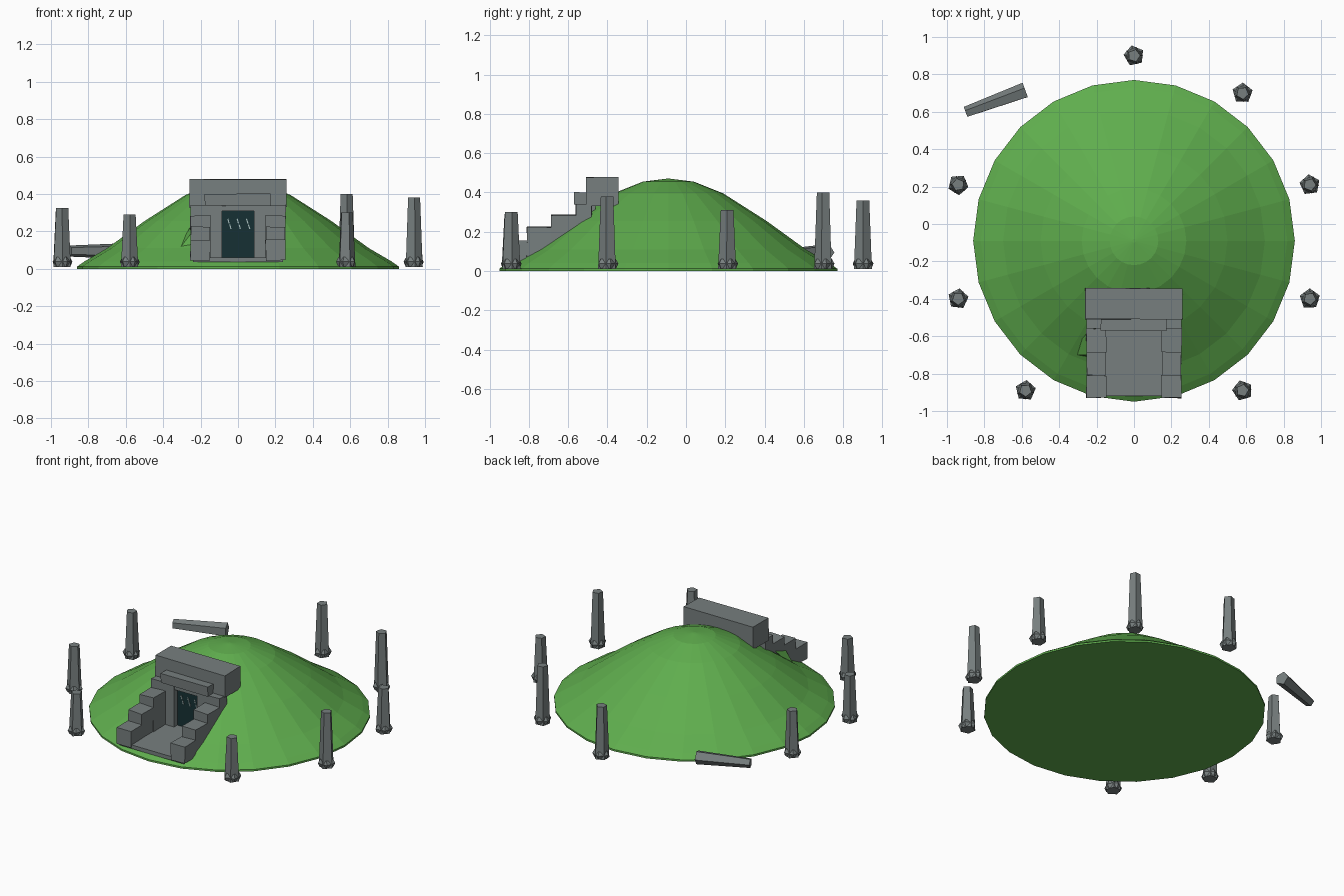
import bpy, bmesh, math, random
from mathutils import Vector

if "Cube" in bpy.data.objects:
    bpy.data.objects.remove(bpy.data.objects["Cube"])

random.seed(4)


def material(name, rgb):
    m = bpy.data.materials.new(name)
    m.diffuse_color = (*rgb, 1)
    m.use_nodes = True
    m.node_tree.nodes["Principled BSDF"].inputs["Base Color"].default_value = m.diffuse_color
    return m


GRASS = material("grass green", (0.115, 0.42, 0.075))
STONE = material("grey stone", (0.185, 0.212, 0.212))
DARK = material("dark doorway", (0.008, 0.030, 0.033))
PALE = material("pale carving", (0.38, 0.50, 0.50))


def make(name, bm, mat):
    bmesh.ops.recalc_face_normals(bm, faces=bm.faces)
    me = bpy.data.meshes.new(name)
    bm.to_mesh(me)
    bm.free()
    ob = bpy.data.objects.new(name, me)
    bpy.context.collection.objects.link(ob)
    if mat:
        me.materials.append(mat)
    return ob


def box(name, x, y, z, mat, rough=0.0):
    """Box from (min, max) ranges, with slightly uneven corners."""
    bm = bmesh.new()
    bmesh.ops.create_cube(bm, size=1)
    for v in bm.verts:
        v.co = Vector([(r[0] if c < 0 else r[1]) + random.uniform(-rough, rough)
                       for c, r in zip(v.co, (x, y, z))])
    return make(name, bm, mat)


def loft(name, profile, sides, mat, turn=0.0):
    """Closed solid of stacked rings from (radius, height) pairs."""
    bm = bmesh.new()
    rings = [[bm.verts.new((r * math.cos(turn + math.tau * i / sides),
                            r * math.sin(turn + math.tau * i / sides), z))
              for i in range(sides)] for r, z in profile]
    bm.faces.new(rings[0][::-1])
    bm.faces.new(rings[-1])
    for a, b in zip(rings, rings[1:]):
        for i in range(sides):
            j = (i + 1) % sides
            bm.faces.new((a[i], a[j], b[j], b[i]))
    return make(name, bm, mat)


# Grassy mound with a gently domed top
mound = loft("mound", [(0.86, 0.0), (0.86, 0.012), (0.82, 0.04), (0.70, 0.11),
                       (0.50, 0.255), (0.28, 0.395), (0.13, 0.455), (0.01, 0.47)],
             24, GRASS)
mound.location = (0, -0.09, 0)

# Cut the entrance passage out of the mound
cutter = box("passage_cutter", (-0.2, 0.2), (-1.1, -0.48), (0.05, 0.6), None)
cutter.hide_render = True
cutter.hide_viewport = True
cut = mound.modifiers.new("passage", 'BOOLEAN')
cut.operation = 'DIFFERENCE'
cut.solver = 'EXACT'
cut.object = cutter

# Passage floor and stepped side walls
box("passage_floor", (-0.24, 0.24), (-0.92, -0.45), (0.035, 0.06), STONE)
for side in (-1, 1):
    steps = [(-0.93, -0.81, 0.155), (-0.81, -0.685, 0.225),
             (-0.685, -0.56, 0.285), (-0.56, -0.48, 0.34)]
    for i, (y0, y1, top) in enumerate(steps):
        outer, inner = side * 0.253, side * (0.148 + 0.004 * (i % 2))
        box("wall_block", sorted((outer, inner)), (y0, y1), (0.045, top), STONE, 0.003)
    # Door jambs
    box("door_jamb", sorted((side * 0.16, side * 0.085)), (-0.56, -0.46),
        (0.05, 0.34), STONE)

# Lintels over the door
box("door_lintel", (-0.178, 0.172), (-0.57, -0.49), (0.335, 0.40), STONE, 0.003)
box("under_lintel", (-0.15, 0.15), (-0.555, -0.46), (0.31, 0.345), STONE)
box("cap_stone", (-0.26, 0.26), (-0.51, -0.342), (0.33, 0.478), STONE, 0.002)

# Dark door with pale slanted carvings
box("doorway", (-0.09, 0.09), (-0.525, -0.47), (0.055, 0.315), DARK)
for x in (-0.045, 0.005, 0.055):
    for z, dx in ((0.255, -0.006), (0.225, 0.004)):
        mark = box("carving", (-0.003, 0.003), (-0.004, 0.004), (-0.013, 0.013), PALE)
        mark.location = (x + dx, -0.526, z)
        mark.rotation_euler.y = -0.3

# Folds of turf against the walls
for pts in ([(0.24, -0.57, 0.20), (0.28, -0.575, 0.19), (0.39, -0.49, 0.205), (0.26, -0.37, 0.33)],
            [(-0.24, -0.57, 0.25), (-0.24, -0.72, 0.06), (-0.35, -0.70, 0.06), (-0.25, -0.70, 0.19)]):
    bm = bmesh.new()
    v = [bm.verts.new(p) for p in pts]
    for f in ((0, 1, 2), (0, 1, 3), (1, 2, 3), (0, 2, 3)):
        bm.faces.new([v[i] for i in f])
    make("turf_fold", bm, GRASS)

# Ring of standing stones, each with a rough pentagonal foot
stones = [(0, 0.90, 0.36), (0.58, 0.70, 0.40), (0.94, 0.21, 0.31), (0.94, -0.40, 0.38),
          (0.58, -0.89, 0.30), (-0.58, -0.89, 0.29), (-0.94, -0.40, 0.325), (-0.94, 0.21, 0.32)]
for x, y, h in stones:
    turn = random.uniform(0, math.tau)
    body = loft("standing_stone", [(0.048, 0.01), (0.046, 0.06), (0.034, h)], 5, STONE, turn)
    foot = loft("stone_foot", [(0.044, 0.012), (0.056, 0.038), (0.042, 0.062)], 5,
                STONE, turn + 0.5)
    for ob in (body, foot):
        ob.location = (x, y, 0)

# Fallen stone lying behind the mound
fallen = loft("fallen_stone", [(0.031, -0.17), (0.045, 0.17)], 5, STONE, 0.3)
fallen.location = (-0.74, 0.655, 0.095)
fallen.rotation_euler = (0, math.pi / 2, math.radians(20))
